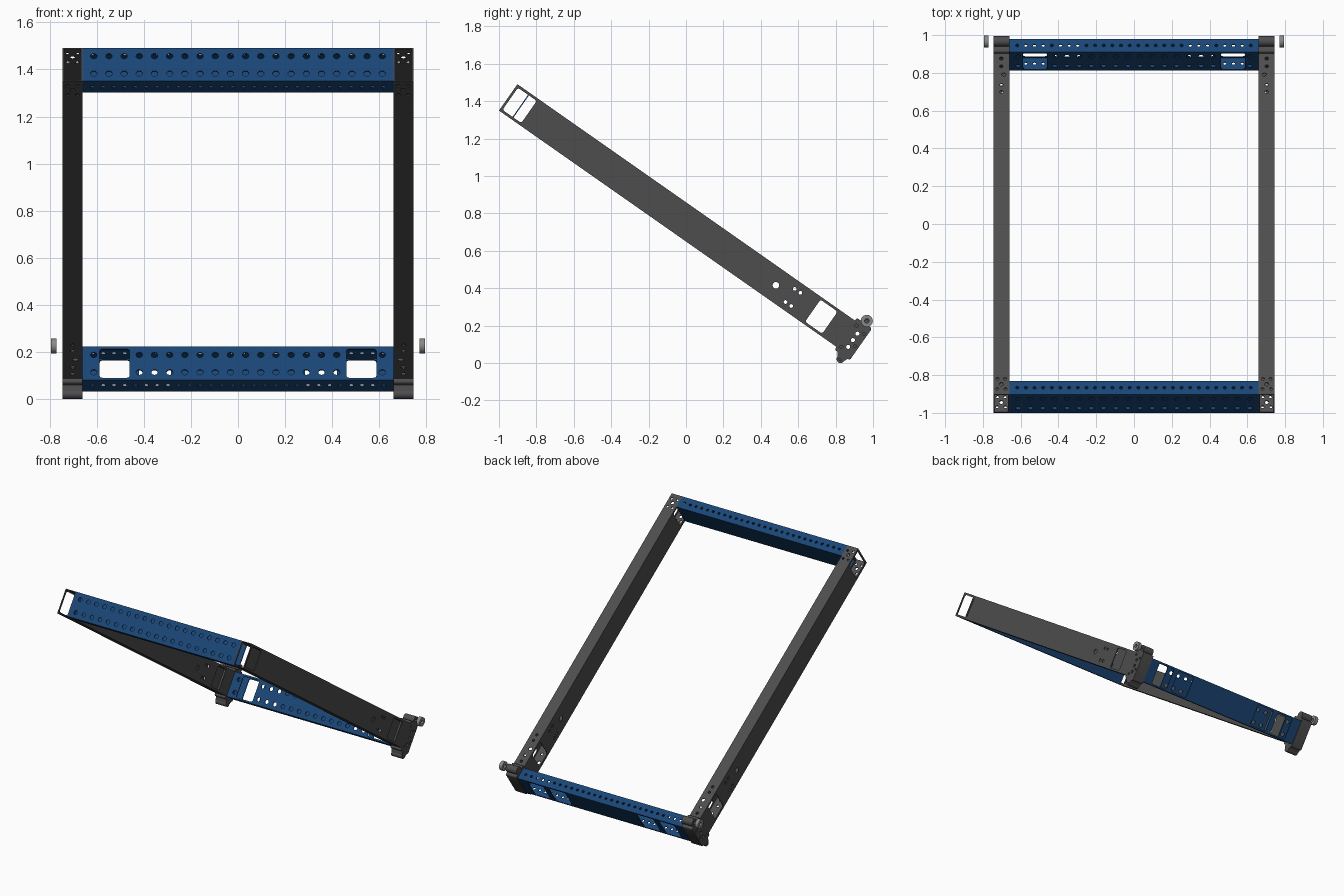
import bpy, bmesh, math
from mathutils import Matrix, Vector

if "Cube" in bpy.data.objects:
    bpy.data.objects.remove(bpy.data.objects["Cube"])

# The frame is built flat (x, u along the rail, v through it) and tilted as a whole
TILT = Matrix.Translation((0, -1.0, 1.35)) @ Matrix.Rotation(math.radians(-35), 4, 'X')
W, L, H, T = 0.66, 2.21, 0.172, 0.006
XO, D = 0.745, 0.085


def material(name, rgb):
    m = bpy.data.materials.new(name)
    m.diffuse_color = (*rgb, 1)
    m.use_nodes = True
    m.node_tree.nodes["Principled BSDF"].inputs["Base Color"].default_value = m.diffuse_color
    return m


BLUE = material("blue_paint", (0.01, 0.06, 0.18))
DARK = material("dark_metal", (0.075, 0.075, 0.075))
STEEL = material("light_metal", (0.25, 0.25, 0.24))


def place(axis, a, b, t):
    return Vector(((t, a, b), (a, t, b), (a, b, t))[axis])


def prism(bm, pts, axis, lo, hi):
    """Solid extrusion of a 2D outline along an axis."""
    lo_v = [bm.verts.new(place(axis, a, b, lo)) for a, b in pts]
    hi_v = [bm.verts.new(place(axis, a, b, hi)) for a, b in pts]
    bm.faces.new(lo_v)
    bm.faces.new(hi_v)
    n = len(pts)
    for i in range(n):
        j = (i + 1) % n
        bm.faces.new((lo_v[i], lo_v[j], hi_v[j], hi_v[i]))


def tube(bm, a0, a1, b0, b1, axis, lo, hi):
    """Open-ended rectangular tube with wall thickness T."""
    def rect(d, t):
        return [bm.verts.new(place(axis, a, b, t)) for a, b in
                ((a0 + d, b0 + d), (a1 - d, b0 + d), (a1 - d, b1 - d), (a0 + d, b1 - d))]
    rings = [rect(0, lo), rect(0, hi), rect(T, hi), rect(T, lo)]
    for k in range(4):
        p, q = rings[k], rings[(k + 1) % 4]
        for i in range(4):
            j = (i + 1) % 4
            bm.faces.new((p[i], p[j], q[j], q[i]))


def circle(a, b, r, n=12):
    return [(a + r * math.cos(2 * math.pi * i / n), b + r * math.sin(2 * math.pi * i / n))
            for i in range(n)]


def round_rect(a0, a1, b0, b1, r=0.012):
    pts = []
    for k, (a, b) in enumerate(((a1 - r, b1 - r), (a0 + r, b1 - r), (a0 + r, b0 + r), (a1 - r, b0 + r))):
        for s in range(4):
            t = math.pi / 2 * (k + s / 3)
            pts.append((a + r * math.cos(t), b + r * math.sin(t)))
    return pts


def to_object(name, bm, mat=None):
    bmesh.ops.recalc_face_normals(bm, faces=bm.faces)
    me = bpy.data.meshes.new(name)
    bm.to_mesh(me)
    bm.free()
    ob = bpy.data.objects.new(name, me)
    bpy.context.collection.objects.link(ob)
    if mat:
        me.materials.append(mat)
    return ob


def part(name, body, mat, cutter=None, mirror=False):
    ob = to_object(name, body, mat)
    bpy.ops.object.select_all(action='DESELECT')
    bpy.context.view_layer.objects.active = ob
    ob.select_set(True)
    if cutter:
        cut = to_object(name + "_cutter", cutter)
        cut.hide_render = True
        mod = ob.modifiers.new("holes", 'BOOLEAN')
        mod.operation, mod.solver, mod.object = 'DIFFERENCE', 'EXACT', cut
        bpy.ops.object.modifier_apply(modifier=mod.name)
        bpy.data.objects.remove(cut)
    bpy.ops.object.shade_smooth_by_angle(angle=math.radians(35))
    if mirror:
        ob.modifiers.new("mirror", 'MIRROR')
    ob.matrix_world = TILT
    return ob


# Side rails: hollow tubes with side windows, bolt holes and open upper ends
rail, cut = bmesh.new(), bmesh.new()
tube(rail, W, XO, 0, H, 1, 0, L)
for u0, u1 in ((0.013, 0.136), (1.988, 2.10)):
    prism(cut, round_rect(u0, u1, 0.014, 0.158), 0, W - 0.02, XO + 0.02)
for u, v, r in ((1.749, 0.084, 0.018), (1.842, 0.126, 0.01), (1.879, 0.126, 0.01),
                (1.842, 0.04, 0.01), (1.879, 0.04, 0.01)):
    prism(cut, circle(u, v, r), 0, W - 0.02, XO + 0.02)
XM = (W + XO) / 2
for u, dx, r in ((0.035, -0.022, 0.008), (0.035, 0.022, 0.008), (0.065, 0, 0.011),
                 (0.10, -0.02, 0.008), (0.10, 0.02, 0.008), (1.955, 0, 0.009), (2.0, 0, 0.009),
                 (2.065, -0.012, 0.012), (2.12, 0, 0.01), (2.17, 0, 0.01)):
    for v0, v1 in ((-0.02, 0.01), (H - 0.01, H + 0.02)):
        prism(cut, circle(XM + dx, u, r), 2, v0, v1)
part("side_rails", rail, DARK, cut, mirror=True)


# Cross beams: perforated hollow tubes between the rails
def cross_beam(name, u0, windows):
    beam, cut = bmesh.new(), bmesh.new()
    u1 = u0 + D
    tube(beam, u0, u1, 0, H, 0, -W, W)
    for i in range(20):
        x = (i - 9.5) * 0.0645
        if windows and 0.435 < abs(x) < 0.61:
            continue
        for v in (0.04, 0.13):
            prism(cut, circle(x, v, 0.014), 1, u0 - 0.02, u0 + 0.012)
    for i in range(28):
        x = (i - 13.5) * 0.0458
        for v0, v1 in ((-0.02, 0.01), (H - 0.01, H + 0.02)):
            prism(cut, circle(x, u0 + D / 2, 0.009, 8), 2, v0, v1)
    if windows:
        for s in (-1, 1):
            a, b = sorted((s * 0.46, s * 0.588))
            prism(cut, round_rect(a, b, 0.011, 0.16), 1, u0 - 0.02, u1 + 0.02)
            a, b = sorted((s * 0.285, s * 0.42))
            prism(cut, round_rect(a, b, 0.011, 0.16), 1, u1 - 0.012, u1 + 0.02)
    part(name, beam, BLUE, cut)


cross_beam("upper_cross_beam", 0.0, False)
cross_beam("lower_cross_beam", 2.212, True)

# End blocks closing the lower ends of the rails
block, cut = bmesh.new(), bmesh.new()
prism(block, round_rect(2.203, 2.302, -0.018, 0.19, 0.01), 0, W, XO)
for v in (0.036, 0.08, 0.122):
    prism(cut, circle(2.254, v, 0.011), 0, W - 0.02, XO + 0.02)
for u, v in ((2.225, 0.015), (2.225, 0.155), (2.282, 0.06), (2.282, 0.14)):
    prism(cut, circle(u, v, 0.008), 0, XO - 0.015, XO + 0.02)
part("end_blocks", block, DARK, cut, mirror=True)

# Round bosses above and below each end block
for name, v, r, hole in (("upper_bosses", 0.205, 0.027, 0.01), ("lower_bosses", -0.041, 0.021, 0.009)):
    boss, cut = bmesh.new(), bmesh.new()
    prism(boss, circle(2.258, v, r, 28), 0, W, XO)
    prism(cut, circle(2.258, v, hole, 16), 0, XO - 0.03, XO + 0.02)
    part(name, boss, DARK, cut, mirror=True)
neck = bmesh.new()
prism(neck, [(2.238, -0.042), (2.278, -0.042), (2.29, -0.015), (2.222, -0.015)], 0, W, XO)
part("boss_necks", neck, DARK, mirror=True)

# Guide rollers standing off the outer faces
roller, cut = bmesh.new(), bmesh.new()
prism(roller, circle(2.256, 0.207, 0.032, 32), 0, 0.77, 0.795)
prism(cut, circle(2.256, 0.207, 0.012, 20), 0, 0.75, 0.82)
part("guide_rollers", roller, STEEL, cut, mirror=True)
